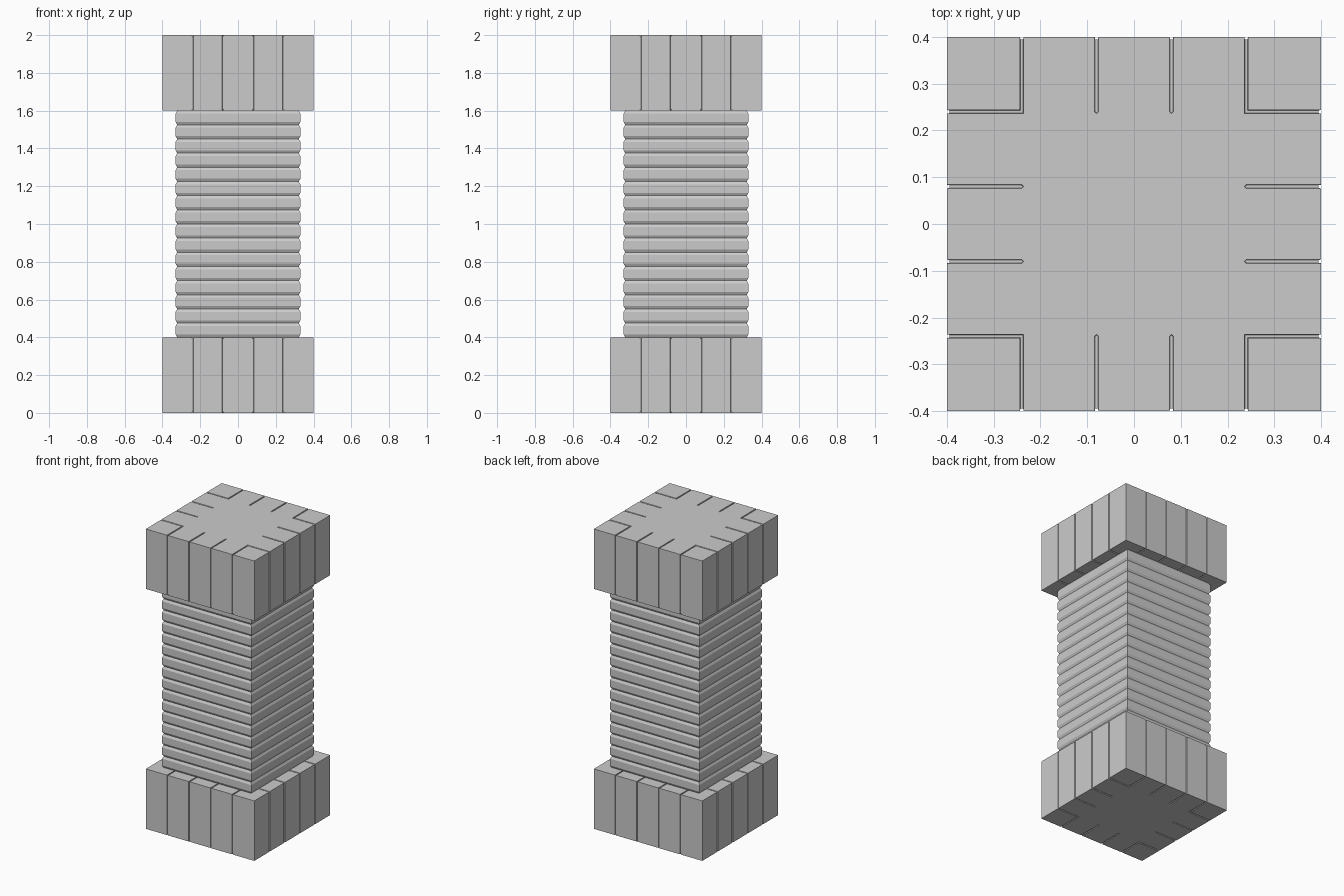
import bpy, bmesh
from mathutils import Vector

if "Cube" in bpy.data.objects:
    bpy.data.objects.remove(bpy.data.objects["Cube"])

HALF = 0.4
CUTS = (-0.24, -0.08, 0.08, 0.24)


def finish(bm, name):
    bmesh.ops.recalc_face_normals(bm, faces=bm.faces)
    mesh = bpy.data.meshes.new(name)
    bm.to_mesh(mesh)
    bm.free()
    obj = bpy.data.objects.new(name, mesh)
    bpy.context.collection.objects.link(obj)
    return obj


def on_rim(co):
    return max(abs(co.x), abs(co.y)) > HALF - 0.001


def is_groove(e):
    a, b = e.verts[0].co, e.verts[1].co
    # vertical seams, leaving the block corners sharp
    if abs(a.z - b.z) > 0.1:
        return min(abs(a.x), abs(a.y)) < HALF - 0.01
    # short seams running inward from the rim
    return on_rim(a) != on_rim(b)


def grooved_block(name, z):
    bm = bmesh.new()
    bmesh.ops.create_cube(bm, size=1)
    bmesh.ops.scale(bm, vec=(2 * HALF, 2 * HALF, 0.4), verts=bm.verts)
    for axis in (Vector((1, 0, 0)), Vector((0, 1, 0))):
        for c in CUTS:
            bmesh.ops.bisect_plane(bm, geom=bm.verts[:] + bm.edges[:] + bm.faces[:],
                                   plane_co=axis * c, plane_no=axis)
    seams = [e for e in bm.edges if is_groove(e)]
    strips = bmesh.ops.bevel(bm, geom=seams, offset=0.004, segments=1,
                             affect='EDGES', profile=0.5)['faces']
    # sink the seam strips into the block
    bmesh.ops.inset_region(bm, faces=strips, thickness=0.001, depth=-0.005,
                           use_even_offset=True, use_boundary=True)
    bmesh.ops.translate(bm, vec=(0, 0, z), verts=bm.verts)
    return finish(bm, name)


def ribbed_shaft(name, z0, z1, ribs):
    step = (z1 - z0) / ribs
    profile = [(z0, 0.322)]
    for i in range(ribs):
        z = z0 + i * step
        profile += [(z + 0.2 * step, 0.33), (z + 0.8 * step, 0.33), (z + step, 0.322)]
    bm = bmesh.new()
    rings = [[bm.verts.new((sx * r, sy * r, z))
              for sx, sy in ((-1, -1), (1, -1), (1, 1), (-1, 1))] for z, r in profile]
    for lo, hi in zip(rings, rings[1:]):
        for k in range(4):
            n = (k + 1) % 4
            bm.faces.new((lo[k], lo[n], hi[n], hi[k]))
    bm.faces.new(rings[0][::-1])
    bm.faces.new(rings[-1])
    return finish(bm, name)


# Base and capital, with the ribbed column between them
grooved_block("base_block", 0.2)
grooved_block("top_block", 1.8)
ribbed_shaft("ribbed_shaft", 0.4, 1.6, 16)
